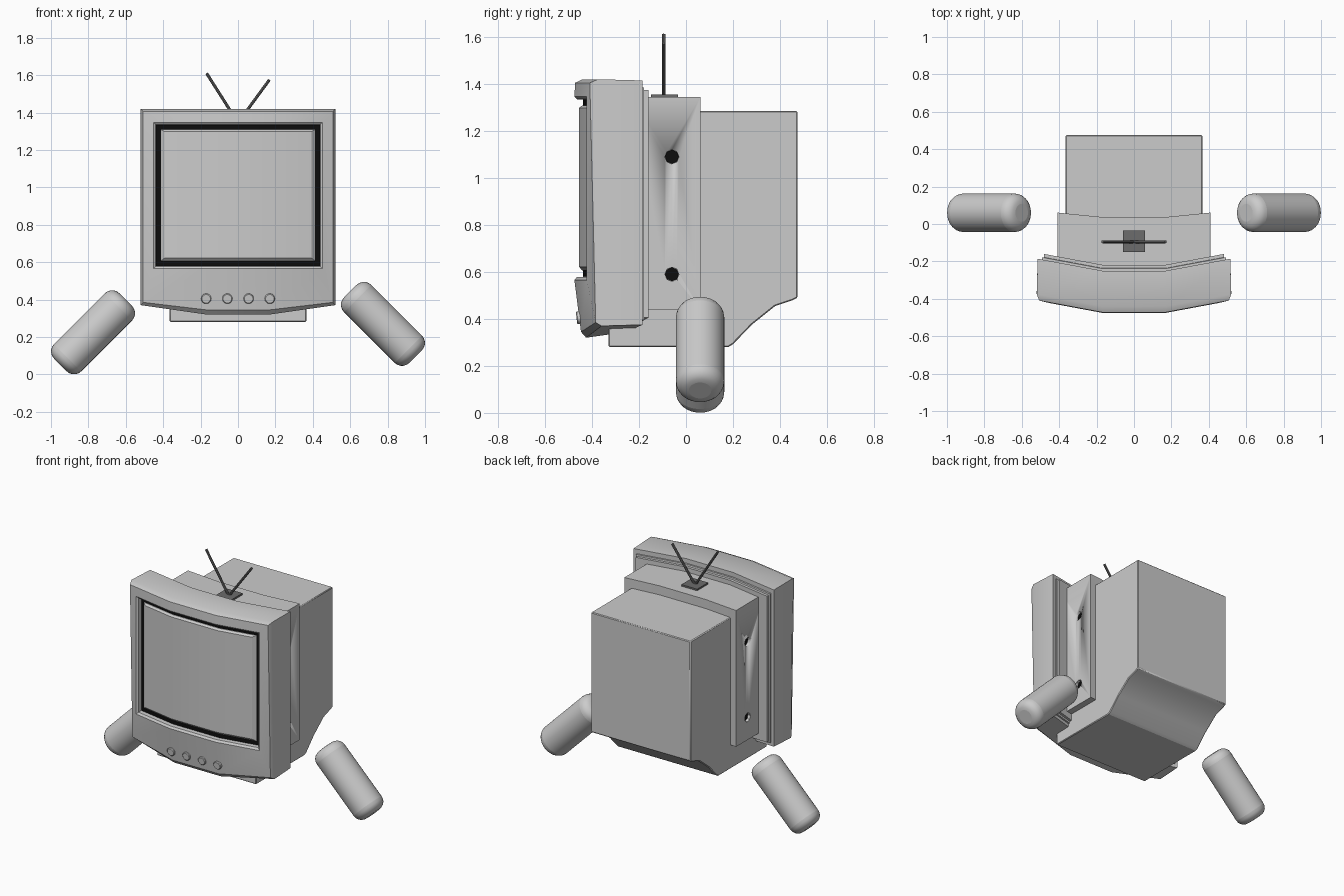
import bpy, bmesh, math
from mathutils import Vector

if "Cube" in bpy.data.objects:
    bpy.data.objects.remove(bpy.data.objects["Cube"])

XM = 0.17  # where the bowed front breaks from flat to slanted


def material(name, v):
    m = bpy.data.materials.new(name)
    m.diffuse_color = (v, v, v, 1)
    m.use_nodes = True
    m.node_tree.nodes["Principled BSDF"].inputs["Base Color"].default_value = m.diffuse_color
    return m


BLACK = material("black", 0.004)
DARK = material("dark_metal", 0.15)


def finish(bm, name, mat=None, bevel=0, segments=1):
    bmesh.ops.recalc_face_normals(bm, faces=bm.faces)
    me = bpy.data.meshes.new(name)
    bm.to_mesh(me)
    bm.free()
    ob = bpy.data.objects.new(name, me)
    bpy.context.collection.objects.link(ob)
    if mat:
        me.materials.append(mat)
    if bevel:
        b = ob.modifiers.new("bevel", "BEVEL")
        b.width, b.segments = bevel, segments
        b.limit_method, b.angle_limit = "ANGLE", math.radians(40)
    bpy.ops.object.select_all(action="DESELECT")
    ob.select_set(True)
    bpy.context.view_layer.objects.active = ob
    bpy.ops.object.shade_smooth_by_angle(angle=math.radians(30))
    return ob


def bowed_loft(name, rings, mat=None, bow=0.186, bevel=0):
    """Ring: half width, z bottom, z top, y bottom, y top, rise of bottom corners."""
    bm = bmesh.new()
    loops = []
    for w, zb, zt, yb, yt, rise in rings:
        back = bow * (w - XM)
        low = [(-w, yb + back, zb + rise), (-XM, yb, zb), (XM, yb, zb), (w, yb + back, zb + rise)]
        high = [(w, yt + back, zt), (XM, yt, zt), (-XM, yt, zt), (-w, yt + back, zt)]
        loops.append([bm.verts.new(p) for p in low + high])
    for a, b in zip(loops, loops[1:]):
        for i in range(8):
            j = (i + 1) % 8
            bm.faces.new((a[i], a[j], b[j], b[i]))
    for l in (loops[0], loops[-1]):
        for i in range(3):
            bm.faces.new((l[i], l[i + 1], l[6 - i], l[7 - i]))
    return finish(bm, name, mat, bevel)


def rod(name, a, b, r, sides, mat=None, bevel=0, segments=1):
    a, b = Vector(a), Vector(b)
    d = b - a
    bm = bmesh.new()
    bmesh.ops.create_cone(bm, cap_ends=True, segments=sides, radius1=r, radius2=r, depth=d.length)
    rot = d.to_track_quat("Z", "Y").to_matrix().to_4x4()
    bmesh.ops.transform(bm, matrix=rot, verts=bm.verts)
    bmesh.ops.translate(bm, vec=(a + b) / 2, verts=bm.verts)
    return finish(bm, name, mat, bevel, segments)


# Front bezel with chamfered outside and recessed opening
bowed_loft("front_bezel", [
    (0.515, 0.345, 1.415, -0.25, -0.25, 0.03),
    (0.52, 0.32, 1.42, -0.425, -0.44, 0.05),
    (0.507, 0.345, 1.405, -0.447, -0.472, 0.04),
    (0.452, 0.565, 1.347, -0.475, -0.475, 0),
    (0.44, 0.578, 1.335, -0.465, -0.465, 0),
    (0.438, 0.58, 1.333, -0.43, -0.43, 0)])
# Black surround and screen
bowed_loft("screen_surround", [
    (0.438, 0.58, 1.333, -0.42, -0.42, 0),
    (0.438, 0.58, 1.333, -0.438, -0.438, 0)], BLACK)
bowed_loft("screen", [
    (0.412, 0.607, 1.308, -0.425, -0.425, 0),
    (0.412, 0.607, 1.308, -0.442, -0.442, 0),
    (0.392, 0.622, 1.298, -0.456, -0.456, 0)])
# Stepped casing behind the bezel
bowed_loft("rear_lip", [
    (0.492, 0.365, 1.385, -0.27, -0.27, 0.03),
    (0.492, 0.365, 1.385, -0.238, -0.238, 0.03),
    (0.482, 0.375, 1.375, -0.236, -0.236, 0.03),
    (0.482, 0.375, 1.375, -0.218, -0.218, 0.03)])
middle = bowed_loft("middle_casing", [
    (0.41, 0.44, 1.345, -0.26, -0.26, 0),
    (0.41, 0.44, 1.345, 0.037, 0.037, 0)], bow=0.1)

# Side screw holes
for i, (s, z) in enumerate([(s, z) for s in (-1, 1) for z in (0.59, 1.09)]):
    cut = rod("hole_cutter", (s * 0.385, -0.06, z), (s * 0.43, -0.06, z), 0.03, 8)
    cut.hide_render = True
    cut.hide_set(True)
    m = middle.modifiers.new("hole", "BOOLEAN")
    m.operation, m.object, m.solver = "DIFFERENCE", cut, "EXACT"
    rod("screw_hole", (s * 0.38, -0.06, z), (s * 0.392, -0.06, z), 0.0295, 8, BLACK)

# Back tube housing with the foot in one side profile
profile = [(-0.33, 0.28), (0.18, 0.28), (0.2, 0.292), (0.28, 0.375), (0.38, 0.455), (0.455, 0.48),
           (0.475, 0.49), (0.475, 1.285), (-0.2, 1.285), (-0.2, 0.42), (-0.33, 0.42)]
bm = bmesh.new()
face = bm.faces.new([bm.verts.new((-0.365, y, z)) for y, z in profile])
ext = bmesh.ops.extrude_face_region(bm, geom=[face])["geom"]
bmesh.ops.translate(bm, vec=(0.73, 0, 0), verts=[v for v in ext if isinstance(v, bmesh.types.BMVert)])
# extrusion keeps the first face, so the solid is closed
if not face.is_valid or any(len(e.link_faces) == 1 for e in bm.edges):
    bmesh.ops.holes_fill(bm, edges=bm.edges, sides=0)
finish(bm, "back_housing", bevel=0.005)

# Control knobs on the slanted lower panel
for x in (-0.17, -0.057, 0.057, 0.17):
    rod("knob", (x, -0.43, 0.408), (x, -0.466, 0.404), 0.027, 20, bevel=0.004)

# Antenna plate and two rods
bm = bmesh.new()
bmesh.ops.create_cube(bm, size=1)
bmesh.ops.scale(bm, vec=(0.115, 0.115, 0.012), verts=bm.verts)
bmesh.ops.translate(bm, vec=(0, -0.092, 1.35), verts=bm.verts)
finish(bm, "antenna_plate", DARK)
for x, z in ((-0.168, 1.61), (0.168, 1.575)):
    rod("antenna_rod", (math.copysign(0.003, x), -0.095, 1.35), (x, -0.095, z), 0.008, 8, DARK)

# Floating rounded limbs, splayed at 45 degrees
h = 0.247 * math.sqrt(0.5)
for name, s, zc in (("left_limb", -1, 0.225), ("right_limb", 1, 0.27)):
    rod(name, (s * (0.775 - h), 0.06, zc + h), (s * (0.775 + h), 0.06, zc - h), 0.103, 32,
        bevel=0.055, segments=5)
